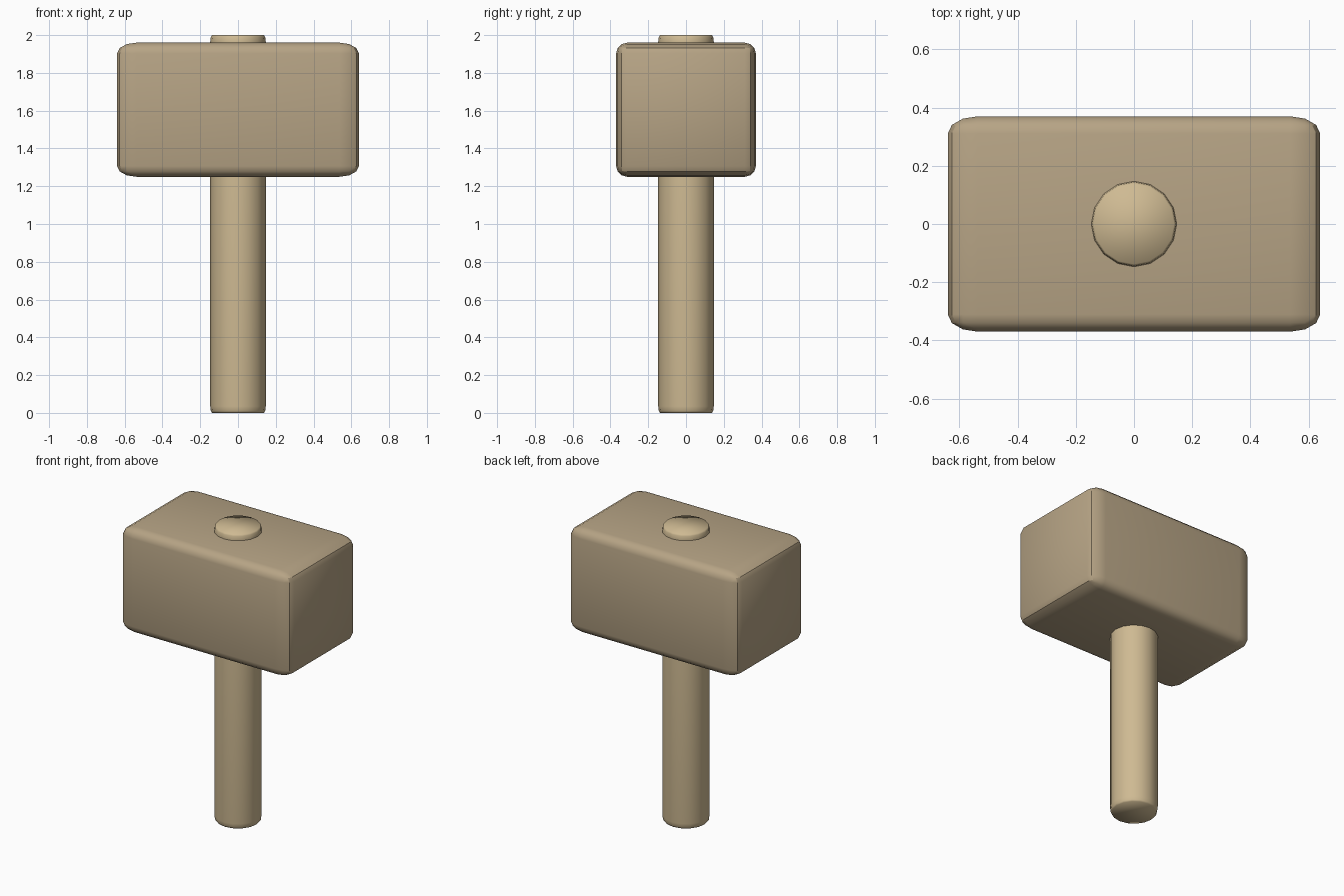
import bpy
import math

if "Cube" in bpy.data.objects:
    bpy.data.objects.remove(bpy.data.objects["Cube"])


def paint(obj, name, rgb):
    mat = bpy.data.materials.new(name)
    mat.diffuse_color = (*rgb, 1)
    mat.use_nodes = True
    mat.node_tree.nodes["Principled BSDF"].inputs["Base Color"].default_value = mat.diffuse_color
    obj.data.materials.append(mat)


# Head: bevelled unit cube stretched to a block, so the rounding is wider along x
bpy.ops.mesh.primitive_cube_add(size=1, location=(0, 0, 1.605))
head = bpy.context.object
head.name = "mallet_head"
bevel = head.modifiers.new("rounded_edges", "BEVEL")
bevel.width = 0.08
bevel.segments = 3
bpy.ops.object.modifier_apply(modifier=bevel.name)
head.scale = (1.28, 0.74, 0.71)
bpy.ops.object.transform_apply(location=False, rotation=False, scale=True)
bpy.ops.object.shade_smooth_by_angle(angle=math.radians(30))
paint(head, "head_wood", (0.47, 0.37, 0.235))

# Handle: 16-sided shaft through the head, with softened ends
SIDES = 16
profile = [(0.138, 0), (0.144, 0.01), (0.147, 0.035),
           (0.147, 1.965), (0.144, 1.99), (0.138, 2)]
verts = [(r * math.cos(math.tau * i / SIDES), r * math.sin(math.tau * i / SIDES), z)
         for r, z in profile for i in range(SIDES)]
faces = [(k * SIDES + i, k * SIDES + (i + 1) % SIDES,
          (k + 1) * SIDES + (i + 1) % SIDES, (k + 1) * SIDES + i)
         for k in range(len(profile) - 1) for i in range(SIDES)]
faces.append(tuple(reversed(range(SIDES))))
faces.append(tuple(range((len(profile) - 1) * SIDES, len(profile) * SIDES)))
mesh = bpy.data.meshes.new("handle")
mesh.from_pydata(verts, [], faces)
mesh.shade_smooth()
handle = bpy.data.objects.new("handle", mesh)
bpy.context.collection.objects.link(handle)
paint(handle, "handle_wood", (0.62, 0.49, 0.29))
